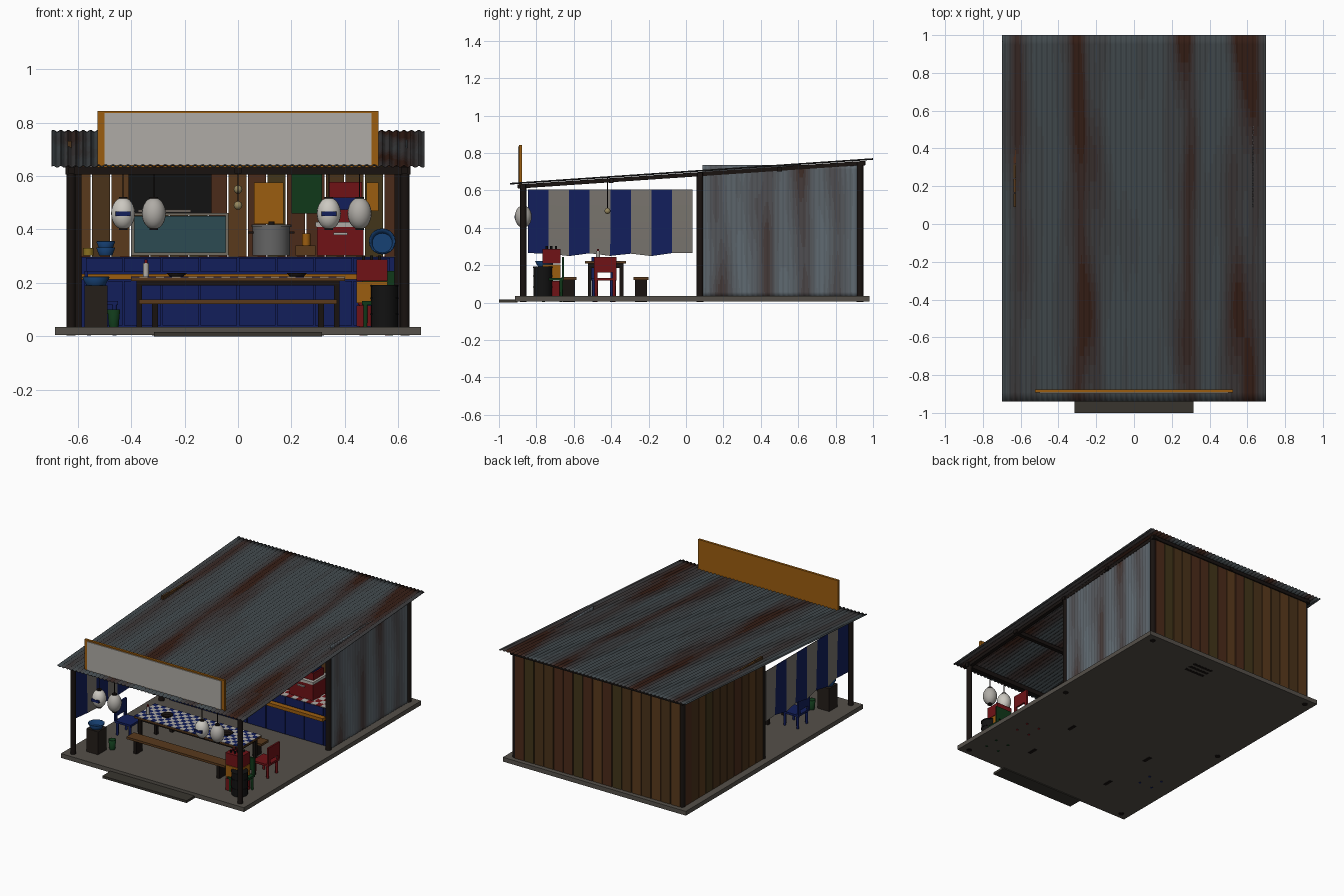
import bpy, bmesh, math, random
from mathutils import Vector, Matrix, noise

if "Cube" in bpy.data.objects:
    bpy.data.objects.remove(bpy.data.objects["Cube"])

random.seed(4)
DARK, WOOD, OLIVE, RUSTW = (.009, .006, .005), (.1, .042, .012), (.055, .036, .01), (.07, .024, .01)
BROWN = (.068, .032, .01)
BLUE, RED, ORANGE, GREEN = (.006, .013, .105), (.16, .006, .008), (.33, .11, .005), (.005, .04, .01)
WHITE, CLOTH, TEAL, SLAB, BLACK = (.43, .41, .38), (.19, .175, .155), (.025, .07, .085), (.09, .08, .067), (.006, .006, .006)
SKY, METAL, LAMP = (.007, .045, .15), (.13, .13, .13), (.6, .58, .53)
mats = {}


def ramp(a, b, n=8):
    return [tuple(p + (q - p) * i / (n - 1) for p, q in zip(a, b)) for i in range(n)]


STEEL = ramp((.054, .068, .075), (.036, .013, .008))
LIGHT_STEEL = ramp((.115, .143, .165), (.05, .026, .02))


def paint(ob, *cols):
    for c in cols:
        if c not in mats:
            mats[c] = bpy.data.materials.new("paint")
            mats[c].diffuse_color = (*c, 1)
        ob.data.materials.append(mats[c])


def finish(name, bm, cols, loc=(0, 0, 0), smooth=False):
    me = bpy.data.meshes.new(name)
    bm.normal_update()
    for f in bm.faces:
        f.smooth = smooth and abs(f.normal.z) < .95
    bm.to_mesh(me)
    bm.free()
    ob = bpy.data.objects.new(name, me)
    bpy.context.collection.objects.link(ob)
    ob.location = loc
    paint(ob, *cols)
    return ob


def box(name, x0, x1, y0, y1, z0, z1, col=METAL):
    bm = bmesh.new()
    bmesh.ops.create_cube(bm, size=1)
    bmesh.ops.scale(bm, vec=(x1 - x0, y1 - y0, z1 - z0), verts=bm.verts)
    return finish(name, bm, [col], ((x0 + x1) / 2, (y0 + y1) / 2, (z0 + z1) / 2))


def cyl(name, x, y, z0, z1, r, col=METAL, r2=None, n=16, hollow=False):
    bm = bmesh.new()
    bmesh.ops.create_cone(bm, cap_ends=True, segments=n, radius1=r, radius2=r2 or r, depth=z1 - z0)
    if hollow:
        bmesh.ops.delete(bm, geom=[f for f in bm.faces if f.calc_center_median().z > (z1 - z0) * .4], context='FACES')
    ob = finish(name, bm, [col], (x, y, (z0 + z1) / 2), True)
    if hollow:
        ob.modifiers.new("wall", 'SOLIDIFY').thickness = .004
    return ob


def ball(name, loc, r, rz, col):
    bm = bmesh.new()
    bmesh.ops.create_uvsphere(bm, u_segments=20, v_segments=12, radius=r)
    bmesh.ops.scale(bm, vec=(1, 1, rz / r), verts=bm.verts)
    return finish(name, bm, [col], loc, True)


def beam(name, p, q, w, h, col=DARK):
    p, q = Vector(p), Vector(q)
    ob = box(name, -w / 2, w / 2, -(q - p).length / 2, (q - p).length / 2, -h / 2, h / 2, col)
    ob.matrix_world = Matrix.Translation((p + q) / 2) @ (q - p).to_track_quat('Y', 'Z').to_matrix().to_4x4()


def sheet(name, nu, nv, fn, cols, pick, thick=.004, smooth=True):
    bm = bmesh.new()
    g = [[bm.verts.new(fn(i / nu, j / nv)) for j in range(nv + 1)] for i in range(nu + 1)]
    for i in range(nu):
        for j in range(nv):
            f = bm.faces.new((g[i][j], g[i + 1][j], g[i + 1][j + 1], g[i][j + 1]))
            f.material_index = pick(i, j)
    ob = finish(name, bm, cols)
    for p in ob.data.polygons:
        p.use_smooth = smooth
    if thick:
        m = ob.modifiers.new("thickness", 'SOLIDIFY')
        m.thickness, m.offset = thick, 0


# Rust streaks: soft bands along the sheet, broken up by noise
def rust(x, along, streaks):
    s = sum(k * math.exp(-((x - c) / w) ** 2) for c, w, k in streaks)
    s *= .95 + .7 * noise.noise(Vector((x * 9, along * 1.8, 1.7)))
    s += .3 * noise.noise(Vector((x * 14, along * 1.5, 5.2))) + .06
    return max(0, min(7, int(s * 8)))


def checker(name, x0, x1, y0, y1, z, nx, ny, a, b):
    sheet(name, nx, ny, lambda u, v: (x0 + (x1 - x0) * u, y0 + (y1 - y0) * v, z), [a, b],
          lambda i, j: (i + j) % 2, .003, False)


def roof_z(y):
    return .636 + .068 * (y + .94)


# Floor slab and step
box("floor_slab", -.685, .685, -.915, .98, .006, .035, SLAB)
box("front_step", -.315, .315, -1, -.9, 0, .016, (.04, .036, .028))

# Posts, beams and rafters
for s in (-1, 1):
    for y in (-.87, .075, .93):
        cyl("post", s * .625, y, .003, roof_z(y) - .01, .018, DARK, n=10)
    box("corner_stud", s * .597 - .012, s * .597 + .012, .905, .933, .035, .73, DARK)
    beam("side_rafter", (s * .622, -.9, roof_z(-.9) - .018), (s * .622, .96, roof_z(.96) - .018), .025, .022)
beam("middle_rafter", (0, -.9, roof_z(-.9) - .018), (0, .96, roof_z(.96) - .018), .025, .022)
box("front_beam", -.645, .645, -.885, -.857, .605, .635, DARK)
for y in (-.4, .075, .5, .945):
    beam("cross_beam", (-.645, y, roof_z(y) - .02), (.645, y, roof_z(y) - .02), .026, .024)

# Corrugated roof and corrugated right wall
ROOF_STREAKS = [(-.28, .1, .8), (.27, .06, .9), (.59, .09, .95), (-.62, .06, .6)]
WALL_STREAKS = [(.17, .07, .65), (.42, .07, .65), (.62, .06, .7), (.8, .05, .45)]
sheet("corrugated_roof", 300, 40,
      lambda u, v: (-.698 + 1.396 * u, -.94 + 1.94 * v, roof_z(-.94 + 1.94 * v) + .0035 * math.sin(u * 100 * math.pi)),
      STEEL, lambda i, j: rust(-.7 + 1.4 * i / 300, j / 40 * 1.94, ROOF_STREAKS), .003)
sheet("metal_side_wall", 180, 32,
      lambda u, v: (.63 + .002 * math.sin(u * 60 * math.pi), .09 + .83 * u, .035 + .7 * v),
      LIGHT_STEEL, lambda i, j: rust(.09 + .83 * i / 180, j / 32 * .9 + 3, WALL_STREAKS))

# Plank walls on the back and the left
TONES = [WOOD, OLIVE, RUSTW, BROWN, BROWN]
for i in range(17):
    x = -.62 + i * .073
    box("back_plank", x, x + .068, .935, .95, .035, roof_z(.94) - .012 - random.random() * .006, random.choice(TONES))
for i in range(11):
    y = .09 + i * .0765
    box("left_plank", -.638, -.624, y, y + .072, .035, .732 - random.random() * .005, random.choice(TONES))

# Blank sign board
box("sign_frame", -.525, .525, -.893, -.877, .632, .843, ORANGE)
box("sign_panel", -.5, .5, -.898, -.89, .642, .835, WHITE)

# Striped side curtain on the left
HEM = [.265, .262, .249, .264, .25, .262, .249, .265, .266]


def curtain(u, v):
    k = min(int(u * 8), 7)
    t = u * 8 - k
    hem = HEM[k] * (1 - t) + HEM[k + 1] * t
    return (-.622 + .01 * (k % 2 * (1 - 2 * t) + t) * (1 - v), -.845 + .88 * u, hem + (.605 - hem) * v)


sheet("striped_curtain", 8, 4, curtain, [BLUE, CLOTH], lambda i, j: i % 2, .004, False)

# Hanging paper lanterns and bulbs
for x, band in ((-.43, 1), (-.315, 0), (.34, 1), (.455, 0)):
    ball("lantern", (x, -.87, .46), .045, .06, LAMP if band else WHITE)
    cyl("lantern_cord", x, -.87, .515, .62, .0025, DARK, n=6)
    for z in (.402, .518):
        cyl("lantern_cap", x, -.87, z - .004, z + .004, .016, DARK, n=12)
    if band:
        box("lantern_band", x - .028, x + .028, -.917, -.9, .45, .467, BLUE)
for y, z in ((-.42, .49), (.45, .55)):
    cyl("bulb_cord", 0, y, z, roof_z(y), .0025, DARK, n=6)
    ball("bulb", (0, y, z), .016, .016, (.3, .24, .11))

# Serving counter
box("counter_body", -.585, .585, .105, .32, .035, .297, BLUE)
for i in range(8):
    x = -.571 + i * .143
    box("counter_panel", x + .002, x + .139, .096, .106, .04, .207, BLUE)
    box("upper_panel", x + .002, x + .139, .096, .106, .24, .294, BLUE)
box("counter_ledge", -.585, .585, .07, .106, .212, .234, ORANGE)
checker("counter_top", -.59, .59, .09, .33, .3, 32, 6, RED, WHITE)

# Goods on the counter: display case, pot, cooler, basins
FRAME = (.17, .15, .12)
box("case_glass", -.39, -.045, .15, .27, .312, .45, TEAL)
for z in (.303, .452):
    box("case_rail", -.4, -.035, .143, .278, z, z + .01, FRAME)
for x in (-.4, -.047):
    for y in (.143, .266):
        box("case_upright", x, x + .012, y, y + .012, .31, .455, FRAME)
box("serving_tray", -.375, -.175, .17, .26, .464, .475, (.14, .12, .1))
cyl("cooking_pot", .125, .2, .302, .41, .07, n=24)
cyl("pot_lid", .125, .2, .41, .418, .075, n=24)
cyl("lid_knob", .125, .2, .418, .43, .012, DARK, n=10)
for s in (-1, 1):
    box("pot_handle", .125 + s * .077 - .01, .125 + s * .077 + .01, .18, .22, .385, .393, DARK)
box("brown_jar_tray", .215, .29, .18, .25, .302, .34, WOOD)
cyl("small_jar", .255, .21, .34, .385, .016, ORANGE, n=12)
box("cooler", .295, .47, .13, .28, .302, .41, RED)
box("cooler_lid", .29, .475, .125, .285, .41, .428, WHITE)
box("cooler_handle", .357, .41, .12, .132, .38, .388, WHITE)
box("cooler_upper_box", .345, .46, .15, .26, .428, .475, RED)
box("cooler_blue_top", .355, .45, .16, .25, .475, .52, BLUE)
cyl("leaning_basin", .54, .27, .33, .36, .04, SKY, .05, 20, True).rotation_euler.x = 1.35
bpy.context.collection.objects["leaning_basin"].location.z = .352
for z in (.302, .325):
    cyl("blue_bowl", -.495, .2, z, z + .03, .025, SKY, .036, 18, True)
cyl("yellow_cup", -.56, .2, .302, .33, .02, (.25, .16, .015), n=14)

# Menu board and posters on the back wall
for x0, x1, z0, z1, c in ((-.41, -.1, .46, .62, BLACK), (.06, .17, .42, .575, ORANGE), (.2, .315, .46, .61, GREEN),
                          (.34, .465, .44, .578, RED), (.48, .525, .47, .575, ORANGE)):
    box("wall_panel", x0, x1, .922, .936, z0, z1, c)
for y in (.79, .83, .87):
    box("pallet_runner", .09, .24, y - .01, y + .01, .005, .06, DARK)
box("pallet_top", .08, .25, .76, .9, .06, .075, WOOD)

# Dining table with checked cloth
box("table_top", -.4, .4, -.54, -.32, .208, .22, WOOD)
checker("table_cloth", -.4, .4, -.54, -.32, .2225, 26, 7, BLUE, WHITE)
for x in (-.37, .37):
    for y in (-.515, -.345):
        box("table_leg", x - .01, x + .01, y - .01, y + .01, .035, .208, DARK)
    box("table_apron", x - .006, x + .006, -.515, -.345, .185, .208, DARK)
for y in (-.515, -.345):
    box("table_apron", -.37, .37, y - .005, y + .005, .19, .208, DARK)
cyl("sauce_bottle", -.345, -.47, .223, .275, .011, WHITE, n=12)
cyl("bottle_cap", -.345, -.47, .275, .287, .006, RED, n=10)
for x in (-.23, .22):
    cyl("plate", x, -.43, .223, .235, .025, DARK, .038, 18, True)

# Benches
for y in (-.625, -.24):
    box("bench_seat", -.37, .37, y - .04, y + .04, .122, .137, WOOD)
    for x in (-.31, .31):
        box("bench_leg", x - .011, x + .011, y - .032, y + .032, .003, .122, DARK)


# Plastic chairs, backrest at local +y
def chair(x, y, ang, col):
    parts = [box("chair_seat", -.06, .06, -.06, .06, .118, .132, col),
             box("chair_back", -.06, .06, .052, .064, .16, .245, col)]
    for s in (-1, 1):
        parts += [cyl("chair_leg", s * .048, t * .048, .003, .12, .008, col, .01, 8) for t in (-1, 1)]
        parts.append(box("chair_back_post", s * .05 - .01, s * .05 + .01, .052, .064, .13, .165, col))
    m = Matrix.Translation((x, y, 0)) @ Matrix.Rotation(ang, 4, 'Z')
    for ob in parts:
        ob.matrix_world = m @ Matrix.Translation(ob.location)


chair(.51, -.432, -math.pi / 2, RED)
chair(-.51, -.445, math.pi / 2, BLUE)
chair(.525, -.715, 0, GREEN)

# Stacked bottle crates, barrel, left crate with basin, bucket
for z, c in ((.036, RED), (.125, ORANGE), (.208, RED)):
    box("bottle_crate", .443, .56, -.768, -.672, z, z + .08, c)
for x in (.47, .5, .53):
    for y in (-.745, -.72, -.695):
        cyl("bottle_neck", x, y, .288, .302, .006, BLACK, n=8)
cyl("barrel", .548, -.765, .035, .19, .05, BLACK, n=20)
for z in (.08, .14, .186):
    cyl("barrel_hoop", .548, -.765, z, z + .006, .053, BLACK, n=20)
box("wooden_crate", -.575, -.488, -.8, -.71, .035, .19, (.018, .013, .01))
cyl("wash_basin", -.532, -.755, .19, .222, .035, SKY, .052, 20, True)
cyl("green_bucket", -.465, -.68, .035, .1, .018, GREEN, .024, 16, True)

for m in bpy.data.materials:
    if m.users and not m.is_grease_pencil:
        m.use_nodes = True
        m.node_tree.nodes["Principled BSDF"].inputs["Base Color"].default_value = m.diffuse_color
